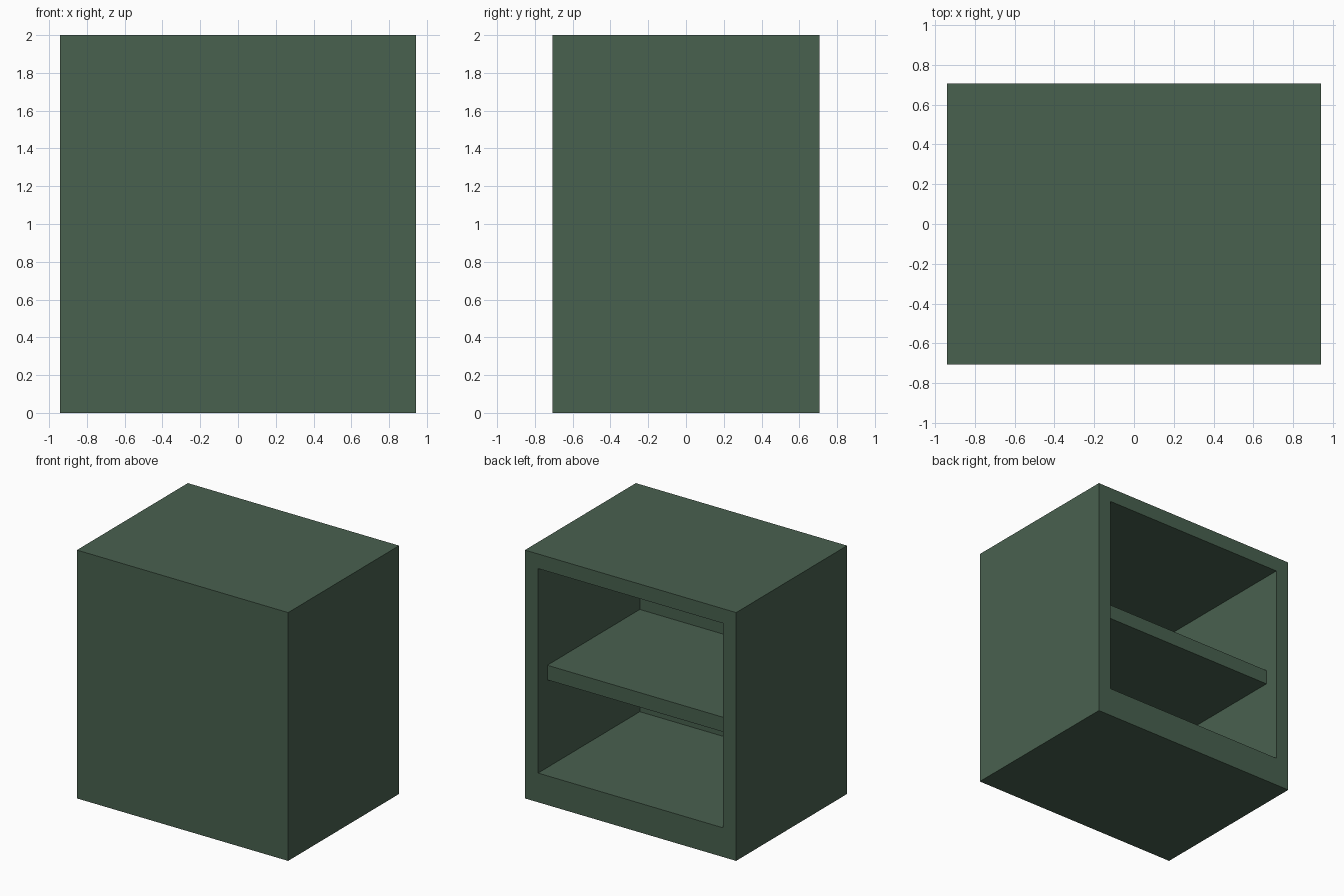
import bpy
import bmesh
from mathutils import Vector, Matrix

cube = bpy.data.objects.get("Cube")
if cube:
    bpy.data.objects.remove(cube, do_unlink=True)

U = 2 / 17                              # board thickness
W, D, H = 16 * U, 12 * U, 17 * U        # overall size

green = bpy.data.materials.new("dark_green")
green.use_nodes = True
color = (0.066, 0.119, 0.078, 1)
green.diffuse_color = color
green.node_tree.nodes["Principled BSDF"].inputs["Base Color"].default_value = color


def add_box(bm, low, high):
    """Add an axis-aligned box between two corners."""
    low, high = Vector(low), Vector(high)
    matrix = Matrix.Translation((low + high) / 2) @ Matrix.Diagonal((*(high - low), 1))
    bmesh.ops.create_cube(bm, size=1, matrix=matrix)


def finish(bm, name):
    """Turn the bmesh into a named, coloured object."""
    bmesh.ops.recalc_face_normals(bm, faces=bm.faces)
    mesh = bpy.data.meshes.new(name)
    bm.to_mesh(mesh)
    bm.free()
    mesh.materials.append(green)
    obj = bpy.data.objects.new(name, mesh)
    bpy.context.collection.objects.link(obj)
    return obj


# Cabinet body, hollowed from the back
bm = bmesh.new()
add_box(bm, (-W / 2, -D / 2, 0), (W / 2, D / 2, H))
bm.normal_update()
back = max(bm.faces, key=lambda f: f.calc_center_median().y)
bmesh.ops.inset_region(bm, faces=[back], thickness=U, use_even_offset=True)
for v in back.verts:                    # thicker base
    if v.co.z < H / 2:
        v.co.z = 2 * U
inner = bmesh.ops.extrude_discrete_faces(bm, faces=[back])["faces"][0]
bmesh.ops.translate(bm, verts=inner.verts, vec=(0, -11 * U, 0))
finish(bm, "cabinet_body")

# Shelf, set back from the opening
bm = bmesh.new()
add_box(bm, (-W / 2 + U, -D / 2 + U, 8 * U), (W / 2 - U, D / 2 - U, 9 * U))
finish(bm, "shelf")
